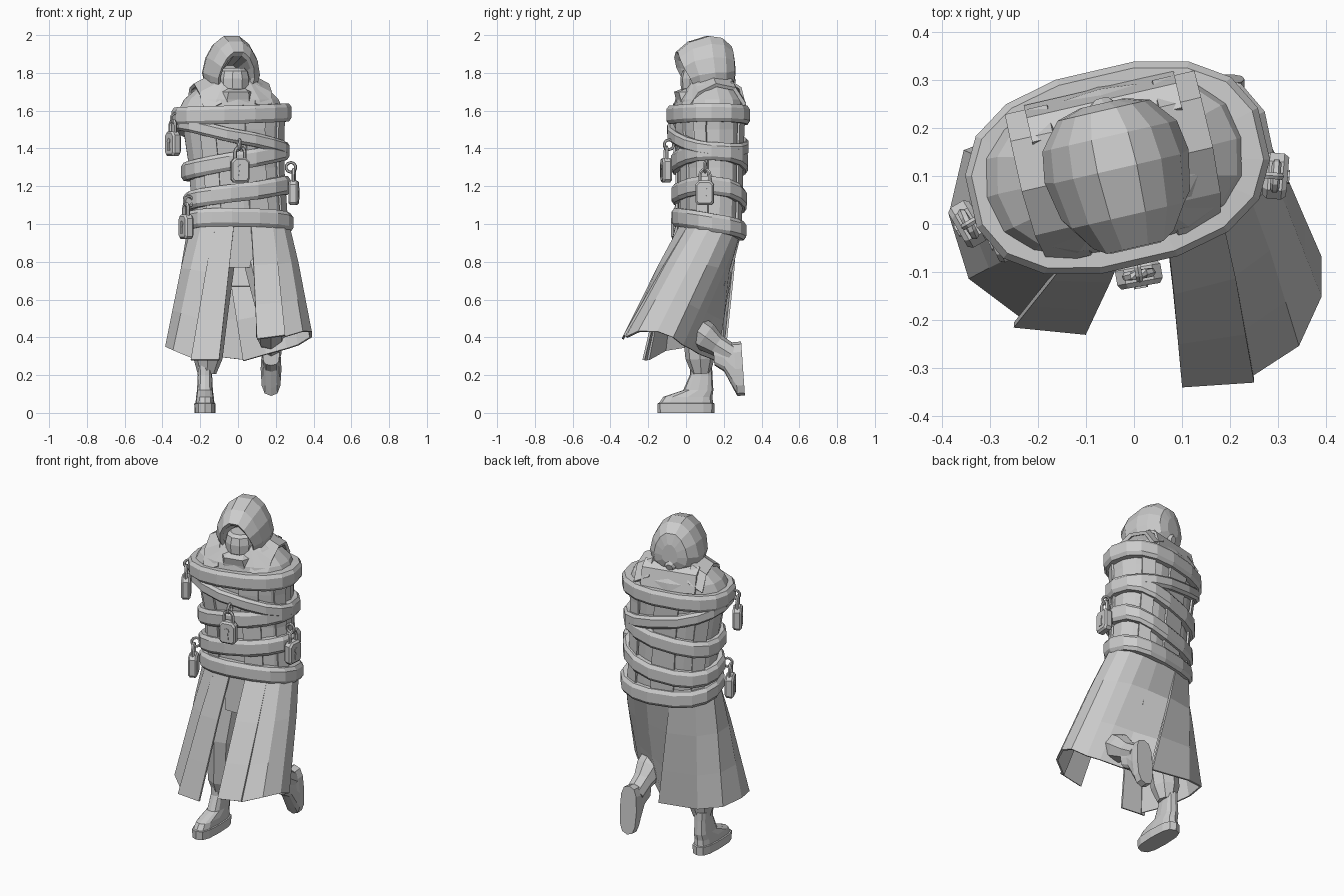
import bpy, bmesh
from math import sin, cos, radians, pi
from mathutils import Vector, Matrix

if "Cube" in bpy.data.objects:
    bpy.data.objects.remove(bpy.data.objects["Cube"])

TWIST = radians(13)          # upper body is turned about z


def make(name, verts, faces):
    me = bpy.data.meshes.new(name)
    bm = bmesh.new()
    vs = [bm.verts.new(v) for v in verts]
    for f in faces:
        bm.faces.new([vs[i] for i in f])
    bmesh.ops.recalc_face_normals(bm, faces=bm.faces[:])
    bm.to_mesh(me)
    bm.free()
    ob = bpy.data.objects.new(name, me)
    bpy.context.collection.objects.link(ob)
    return ob


def loft(name, rings, closed=True, cap=True, loop=False):
    n, m = len(rings[0]), len(rings)
    faces = []
    for r in range(m if loop else m - 1):
        for i in range(n if closed else n - 1):
            a, b, j = r * n, ((r + 1) % m) * n, (i + 1) % n
            faces.append((a + i, a + j, b + j, b + i))
    if cap and closed and not loop:
        faces += [tuple(range(n)), tuple(range((m - 1) * n, m * n))]
    return make(name, [p for r in rings for p in r], faces)


def thicken(ob, t):
    mod = ob.modifiers.new("thickness", 'SOLIDIFY')
    mod.thickness = t
    mod.offset = 0
    return ob


def spow(v, p):
    return abs(v) ** p * (1 if v >= 0 else -1)


def local(u, v, z):          # point in the turned frame of the upper body
    return Vector((-0.035 + u * cos(TWIST) - v * sin(TWIST),
                   0.115 + u * sin(TWIST) + v * cos(TWIST), z))


def tube(name, pts, radii, n=8):
    rings = []
    pts = [Vector(p) for p in pts]
    for k, p in enumerate(pts):
        d = (pts[min(k + 1, len(pts) - 1)] - pts[max(k - 1, 0)]).normalized()
        sx = Vector((1, 0, 0))
        side = (sx - d * sx.dot(d)).normalized()
        up = d.cross(side)
        rings.append([p + radii[k] * (side * cos(2 * pi * i / n) + up * sin(2 * pi * i / n))
                      for i in range(n)])
    return loft(name, rings)


# torso: z, centre x, centre y, half width, half depth
TORSO = [(.86, .0, .12, .21, .13), (.97, .005, .122, .255, .15), (1.05, .0, .122, .25, .15),
         (1.3, -.015, .125, .25, .155), (1.5, -.03, .117, .265, .17), (1.6, -.038, .117, .285, .174),
         (1.66, -.035, .12, .255, .165), (1.74, -.03, .12, .165, .12), (1.78, -.03, .12, .1, .09)]


def body(z, t, off=0.0):
    k = 0
    while k < len(TORSO) - 2 and TORSO[k + 1][0] < z:
        k += 1
    a, b = TORSO[k], TORSO[k + 1]
    f = (z - a[0]) / (b[0] - a[0])
    cx, cy, w, d = [a[i] + f * (b[i] - a[i]) for i in range(1, 5)]
    u, v = (w + off) * spow(cos(t), .82), (d + off) * spow(sin(t), .82)
    return Vector((cx + u * cos(TWIST) - v * sin(TWIST), cy + u * sin(TWIST) + v * cos(TWIST), z))


loft("torso", [[body(r[0], 2 * pi * i / 16) for i in range(16)] for r in TORSO])

# overlapping cloth strips down the torso
for i, a in enumerate((235, 285, 330, 45, 90, 135)):
    thicken(loft("coat_strip_%d" % i, [[body(z, radians(a - 11), .008), body(z, radians(a + 11), .008)]
                                       for z in (1.0, 1.3, 1.5, 1.58)], closed=False), .012)


# straps: heights at right, back, left, front
def strap(name, r, b, l, f, h=.048, n=16):
    sect = [(-.02, h), (.025, h), (.038, h * .6), (.038, -h * .6), (.025, -h), (-.02, -h)]
    rings = []
    for i in range(n):
        t = 2 * pi * (i + .5) / n
        z = (r + b + l + f) / 4 + (r - l) / 2 * cos(t) + (b - f) / 2 * sin(t) \
            + (r + l - b - f) / 4 * cos(2 * t)
        rings.append([body(z, t, o) + Vector((0, 0, dz)) for o, dz in sect])
    loft(name, rings, loop=True)


strap("chest_strap", 1.59, 1.57, 1.57, 1.58)
strap("crossing_strap", 1.39, 1.43, 1.53, 1.46, .037)
strap("middle_strap", 1.385, 1.30, 1.28, 1.34)
strap("lower_strap", 1.20, 1.10, 1.12, 1.17)
strap("belt", 1.0, .96, 1.015, 1.035)

# shoulder bands and back yoke
for s, nm in ((-1, "left"), (1, "right")):
    path = [(.13, -.155, 1.62), (.145, -.09, 1.72), (.15, .0, 1.765), (.15, .1, 1.745), (.15, .155, 1.66)]
    thicken(loft(nm + "_shoulder_band",
                 [[local(s * (u - .04), v, z + .015), local(s * (u + .05), v, z - .03)]
                  for u, v, z in path], closed=False), .02)
thicken(loft("back_yoke", [[local(-.16, v, z), local(.16, v, z)] for v, z in
                           ((.09, 1.75), (.14, 1.72), (.165, 1.62))], closed=False), .015)

# hood: depth, half width, bottom, top, slant of the opening
HOOD = [(.02, .06, 1.70, 1.84, .1), (-.16, .08, 1.71, 1.89, .55), (-.178, .095, 1.69, 1.91, .55),
        (-.11, .132, 1.685, 1.965, .3), (-.01, .148, 1.69, 1.995, .1), (.06, .138, 1.695, 1.985, 0),
        (.115, .095, 1.735, 1.94, 0), (.13, .045, 1.77, 1.88, 0)]
hood = []
for v, w, zb, zt, sl in HOOD:
    ring = []
    for i in range(12):
        t = 2 * pi * (i + .5) / 12
        z = (zb + zt) / 2 + (zt - zb) / 2 * sin(t) / cos(pi / 12)
        wide = w * (1.0 - .26 * sin(t))
        ring.append(local(wide * spow(cos(t), .72), v + .01 + sl * max(0, 1.86 - z), z))
    hood.append(ring)
loft("hood", hood)

# masked face, throat cloth and the knot behind the hood
loft("face", [[local(w * cos(2 * pi * i / 10), -.062 + w * sin(2 * pi * i / 10), z) for i in range(10)]
              for w, z in ((.055, 1.67), (.082, 1.72), (.085, 1.77), (.075, 1.81), (.055, 1.825))])
loft("throat_cloth", [[local(-w, v + .06, z), local(-w * .6, v, z), local(w * .6, v, z),
                       local(w, v + .06, z), local(w, .05, z), local(-w, .05, z)]
                      for w, v, z in ((.09, -.155, 1.6), (.10, -.16, 1.66), (.09, -.17, 1.70), (.07, -.12, 1.72))])
tube("hood_knot", [local(0, .09, 1.76), local(0, .13, 1.75), local(0, .145, 1.745)], [.035, .035, .02])


# skirt shells hanging from the belt: angle on the belt, then hem point
def shell(name, cols):
    rows = []
    for f in (0, .35, .7, 1):
        rows.append([body(.99, radians(a), .012 + .04 * f * (1 - f)).lerp(Vector((x, y, z)), f)
                     for a, x, y, z in cols])
    thicken(loft(name, rows, closed=False), .012)


shell("left_skirt", [(238, -.22, -.20, .28), (215, -.34, -.11, .33), (190, -.38, .02, .35),
                     (165, -.35, .15, .34), (130, -.22, .20, .31), (98, .04, .20, .28)])
shell("left_front_panel", [(260, -.10, -.225, .28), (236, -.25, -.21, .28)])
shell("right_front_panel", [(274, .10, -.335, .39), (300, .25, -.325, .41)])
# the right side is swept forward by the knee and folds in behind the thigh
shell("right_skirt", [(298, .24, -.315, .40), (320, .34, -.25, .43), (345, .385, -.15, .43),
                      (5, .385, -.07, .40), (28, .32, -.02, .36), (52, .26, .02, .34),
                      (74, .15, .07, .31), (98, .03, .16, .275)])
for nm, a0, a1, y, zb in (("front_flap", 252, 282, -.03, .77), ("back_flap", 62, 100, .195, .67)):
    p, q = body(.99, radians(a0)), body(.99, radians(a1))
    thicken(loft(nm, [[p, q], [Vector((p.x, y, zb)), Vector((q.x, y, zb))]], closed=False), .012)

# legs
tube("standing_leg", [(-.11, .12, .92), (-.14, .06, .55), (-.16, .075, .29), (-.165, .08, .21)],
     [.11, .09, .078, .05])
tube("raised_thigh", [(.11, .12, .92), (.15, -.02, .7), (.175, -.13, .53)], [.11, .095, .075])
tube("raised_shin", [(.175, -.14, .56), (.175, .02, .46), (.175, .10, .405), (.175, .16, .36), (.175, .24, .31)],
     [.07, .08, .08, .058, .055])


# boots: z, centre y, half length, half width
def boot(name, mat, prof):
    loft(name, [[mat @ Vector((w * spow(cos(2 * pi * i / 12), .7),
                               yc + l * spow(sin(2 * pi * i / 12), .7), z)) for i in range(12)]
                for z, yc, l, w in prof])


boot("standing_boot", Matrix.Translation((-.175, 0, 0)),
     [(0, 0, .15, .055), (.05, 0, .152, .057), (.052, .0, .143, .05), (.085, .01, .13, .047),
      (.12, .065, .08, .042), (.2, .08, .06, .038), (.25, .08, .058, .042)])
boot("raised_boot", Matrix.Translation((.175, .302, .235)) @ Matrix.Rotation(radians(94), 4, 'X'),
     [(0, 0, .143, .055), (.04, 0, .143, .055), (.06, .02, .12, .05), (.1, .065, .075, .045),
      (.15, .085, .058, .045)])


# padlocks: chamfered body, keyhole, shackle and ring
def padlock(name, pos, turn):
    m = Matrix.Translation(pos) @ Matrix.Rotation(radians(turn), 4, 'Z')
    out = [(-.035, -.07), (.035, -.07), (.048, -.055), (.048, .04), (.03, .06),
           (-.03, .06), (-.048, .04), (-.048, -.055)]
    loft(name + "_body", [[m @ Vector((x * s, y, z * s)) for x, z in out]
                          for s, y in ((.85, -.025), (1, -.015), (1, .015), (.85, .025))])
    key = [(.015 * cos(radians(a)), .01 + .015 * sin(radians(a))) for a in range(-60, 241, 50)]
    key += [(-.012, -.04), (.012, -.04)]
    loft(name + "_keyhole", [[m @ Vector((x, y, z)) for x, z in key] for y in (-.029, -.018)])
    arc = [(.026 * cos(pi * k / 6), .09 + .028 * sin(pi * k / 6)) for k in range(7)]
    arc = [(.026, .05)] + arc + [(-.026, .05)]
    tube(name + "_shackle", [m @ Vector((x, 0, z)) for x, z in arc], [.01] * len(arc), 6)
    bpy.ops.mesh.primitive_torus_add(major_segments=10, minor_segments=6, major_radius=.026, minor_radius=.008)
    ring = bpy.context.object
    ring.name = name + "_ring"
    ring.matrix_world = m @ Matrix.Translation((0, .015, .13)) @ Matrix.Rotation(pi / 2, 4, 'Y')


padlock("left_padlock", (-.345, .0, 1.43), -60)
padlock("front_padlock", (.01, -.105, 1.29), 10)
padlock("right_padlock", (.295, .1, 1.17), 85)
padlock("hip_padlock", (-.275, -.03, .99), -65)
